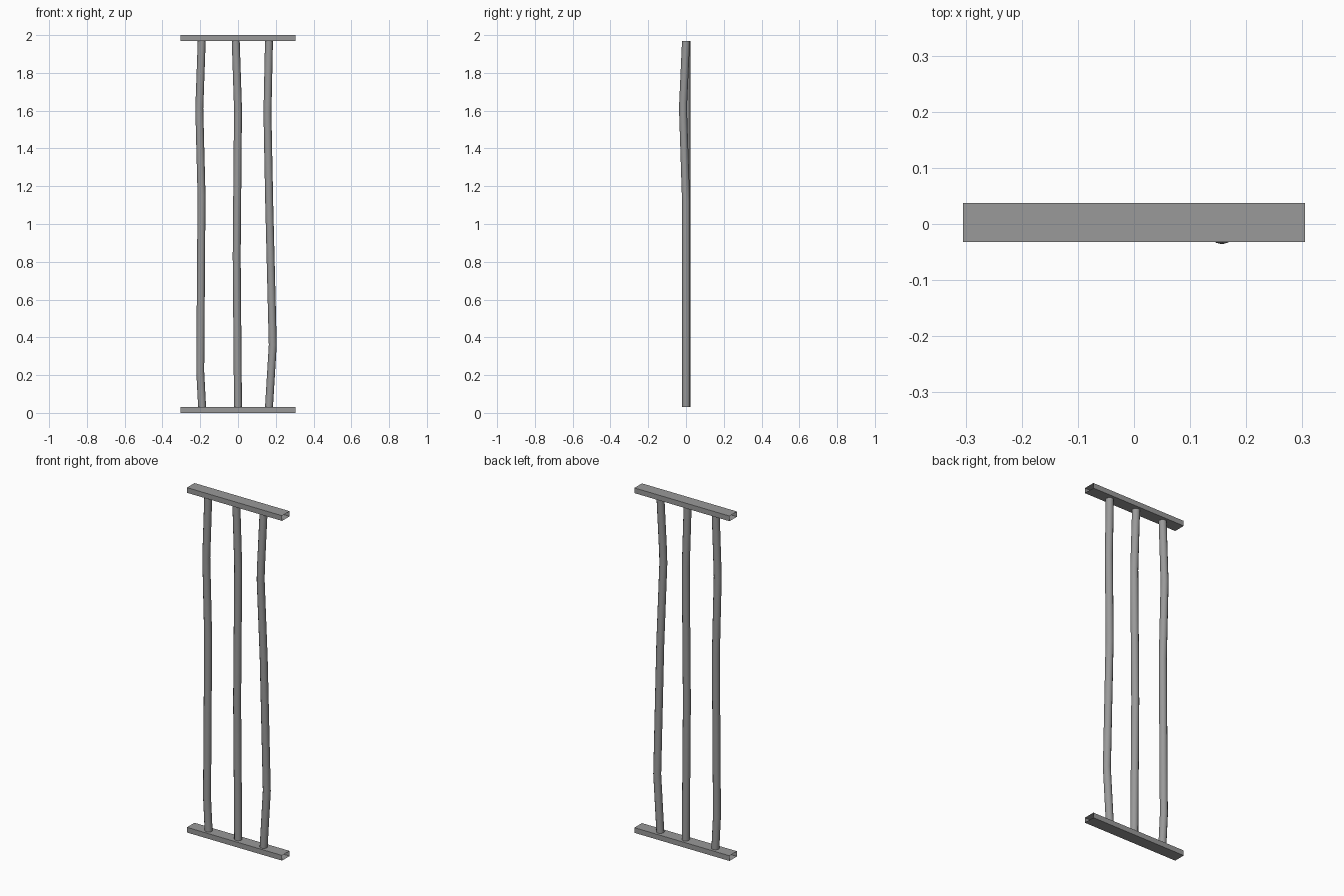
import bpy
import bmesh
import math

if "Cube" in bpy.data.objects:
    bpy.data.objects.remove(bpy.data.objects["Cube"], do_unlink=True)

grey = bpy.data.materials.new("grey metal")
grey.use_nodes = True
colour = (0.32, 0.32, 0.32, 1)
grey.diffuse_color = colour
grey.node_tree.nodes["Principled BSDF"].inputs["Base Color"].default_value = colour


def loft(name, rings, smooth):
    """Open tube through a list of equal rings of points."""
    bm = bmesh.new()
    loops = [[bm.verts.new(p) for p in ring] for ring in rings]
    for low, high in zip(loops, loops[1:]):
        for i in range(len(low)):
            j = (i + 1) % len(low)
            bm.faces.new((low[i], low[j], high[j], high[i]))
    bmesh.ops.recalc_face_normals(bm, faces=bm.faces)
    for f in bm.faces:
        f.smooth = smooth
    mesh = bpy.data.meshes.new(name)
    bm.to_mesh(mesh)
    bm.free()
    mesh.materials.append(grey)
    obj = bpy.data.objects.new(name, mesh)
    bpy.context.collection.objects.link(obj)
    return obj


# Flat hollow rails, open at both ends
def rail(name, z0, z1):
    section = [(-0.032, z0), (0.037, z0), (0.037, z1), (-0.032, z1)]
    loft(name, [[(x, y, z) for y, z in section] for x in (-0.305, 0.305)], False)


rail("bottom_rail", 0, 0.03)
rail("top_rail", 1.97, 2)


# Slightly bent upright rods
def rod(name, path, radius=0.021, sides=12):
    angles = [2 * math.pi * i / sides for i in range(sides)]
    loft(name, [[(x + radius * math.cos(a), y + radius * math.sin(a), z)
                 for a in angles] for x, y, z in path], True)


rod("right_rod", [(-0.19, 0.002, 0.03), (-0.2, 0.002, 0.22), (-0.193, 0.002, 1.15),
                  (-0.205, 0.002, 1.61), (-0.192, 0.002, 1.97)])
rod("middle_rod", [(0, 0.002, 0.03), (-0.007, 0.002, 0.83),
                   (0, 0.002, 1.61), (-0.012, 0.002, 1.97)])
rod("left_rod", [(0.164, 0.001, 0.03), (0.184, 0.001, 0.36), (0.165, 0, 1.12),
                 (0.156, -0.015, 1.58), (0.157, -0.015, 1.64), (0.164, 0, 1.97)])
